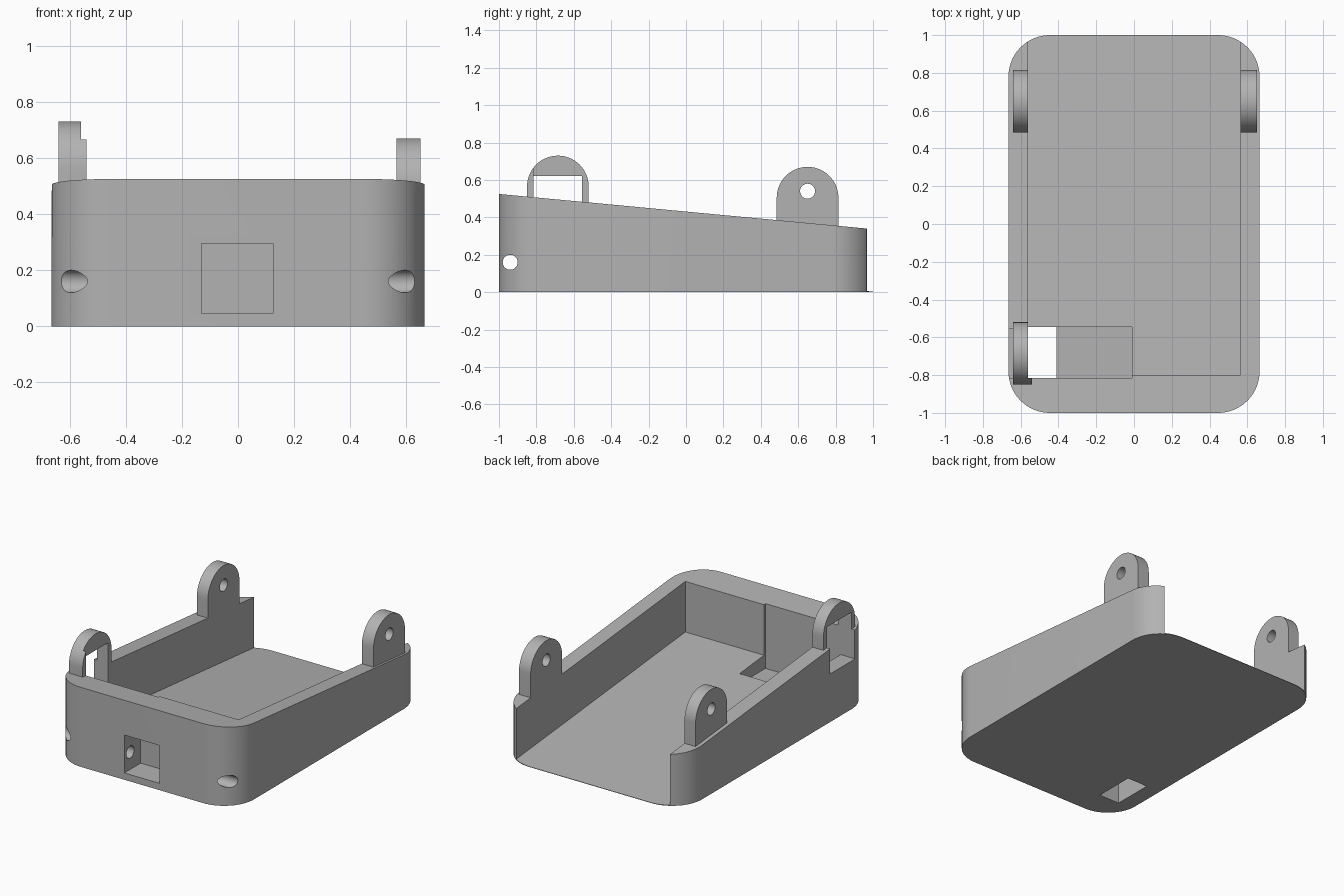
import bpy, bmesh, math
from mathutils import Vector

cube = bpy.data.objects.get("Cube")
if cube:
    bpy.data.objects.remove(cube, do_unlink=True)

grey = bpy.data.materials.new("plain grey")
grey.use_nodes = True
colour = (0.45, 0.45, 0.45, 1)
grey.diffuse_color = colour
grey.node_tree.nodes["Principled BSDF"].inputs["Base Color"].default_value = colour

HALF_X, HALF_Y, RADIUS = 0.665, 1.0, 0.22
INNER_R, INNER_L = -0.56, 0.565


def rim(y):
    """Height of the sloping rim."""
    return 0.525 - 0.094 * (y + 1)


def floor(y):
    """Height of the sloping inner floor, parallel to the rim."""
    return rim(y) - 0.334


def arc(cx, cy, r, start, end, n):
    return [(cx + r * math.cos(math.radians(start + (end - start) * i / n)),
             cy + r * math.sin(math.radians(start + (end - start) * i / n)))
            for i in range(n + 1)]


def prism(name, low, high):
    """Solid between two matching loops of points."""
    bm = bmesh.new()
    a = [bm.verts.new(p) for p in low]
    b = [bm.verts.new(p) for p in high]
    bm.faces.new(a[::-1])
    bm.faces.new(b)
    n = len(a)
    for i in range(n):
        j = (i + 1) % n
        bm.faces.new((a[i], a[j], b[j], b[i]))
    bmesh.ops.recalc_face_normals(bm, faces=bm.faces)
    mesh = bpy.data.meshes.new(name)
    bm.to_mesh(mesh)
    bm.free()
    mesh.materials.append(grey)
    ob = bpy.data.objects.new(name, mesh)
    bpy.context.collection.objects.link(ob)
    return ob


def side_prism(name, profile, x0, x1):
    """Extrude a (y, z) profile along x."""
    return prism(name, [(x0, y, z) for y, z in profile], [(x1, y, z) for y, z in profile])


def box(name, x0, x1, y0, y1, z0, z1):
    return side_prism(name, [(y0, z0), (y1, z0), (y1, z1), (y0, z1)], x0, x1)


def rod(name, y, z, r):
    return side_prism(name, arc(y, z, r, 0, 360, 32)[:-1], -1, 1)


def combine(target, tool, operation):
    """Apply a boolean and discard the tool."""
    mod = target.modifiers.new(tool.name, "BOOLEAN")
    mod.operation, mod.solver, mod.object = operation, "EXACT", tool
    bpy.context.view_layer.objects.active = target
    bpy.ops.object.modifier_apply(modifier=mod.name)
    bpy.data.objects.remove(tool, do_unlink=True)


# Rounded block with a sloping rim
cx, cy = HALF_X - RADIUS, HALF_Y - RADIUS
outline = []
for sx, sy, start in ((1, 1, 0), (-1, 1, 90), (-1, -1, 180), (1, -1, 270)):
    outline += arc(sx * cx, sy * cy, RADIUS, start, start + 90, 16)
tray = prism("tray", [(x, y, 0) for x, y in outline], [(x, y, rim(y)) for x, y in outline])


# Round-topped lugs standing on the side walls
def lug(name, y, top, x0, x1):
    r = 0.165
    profile = arc(y, top - r, r, 0, 180, 28) + [(y - r, 0.2), (y + r, 0.2)]
    combine(tray, side_prism(name, profile, x0, x1), "UNION")


lug("back_left_lug", 0.65, 0.67, INNER_L - 0.02, 0.65)
lug("back_right_lug", 0.65, 0.67, -0.64, INNER_R + 0.02)
lug("front_right_loop", -0.685, 0.73, -0.64, INNER_R + 0.02)

# Openings: main cavity, corner pocket, drain slot, loop notch, front socket, pin holes
cavity = [(-0.8, floor(-0.8)), (1.2, floor(1.2)), (1.2, 1), (-0.8, 1)]
cutters = [
    side_prism("cavity", cavity, INNER_R, INNER_L),
    box("pocket", INNER_R, -0.01, -0.815, -0.545, 0.08, 0.9),
    box("floor_slot", INNER_R, -0.41, -0.815, -0.545, -0.1, 0.3),
    box("loop_notch", -0.9, INNER_R + 0.05, -0.815, -0.555, 0.318, 0.62),
    box("front_socket", -0.13, 0.125, -1.1, -0.83, 0.045, 0.295),
    rod("front_pin_hole", -0.94, 0.16, 0.04),
    rod("hinge_hole", 0.65, 0.54, 0.04),
]
for cutter in cutters:
    combine(tray, cutter, "DIFFERENCE")

# Smooth rounded walls, crisp edges
for ob in bpy.context.selected_objects:
    ob.select_set(False)
tray.select_set(True)
bpy.context.view_layer.objects.active = tray
bpy.ops.object.shade_smooth_by_angle(angle=math.radians(30))
